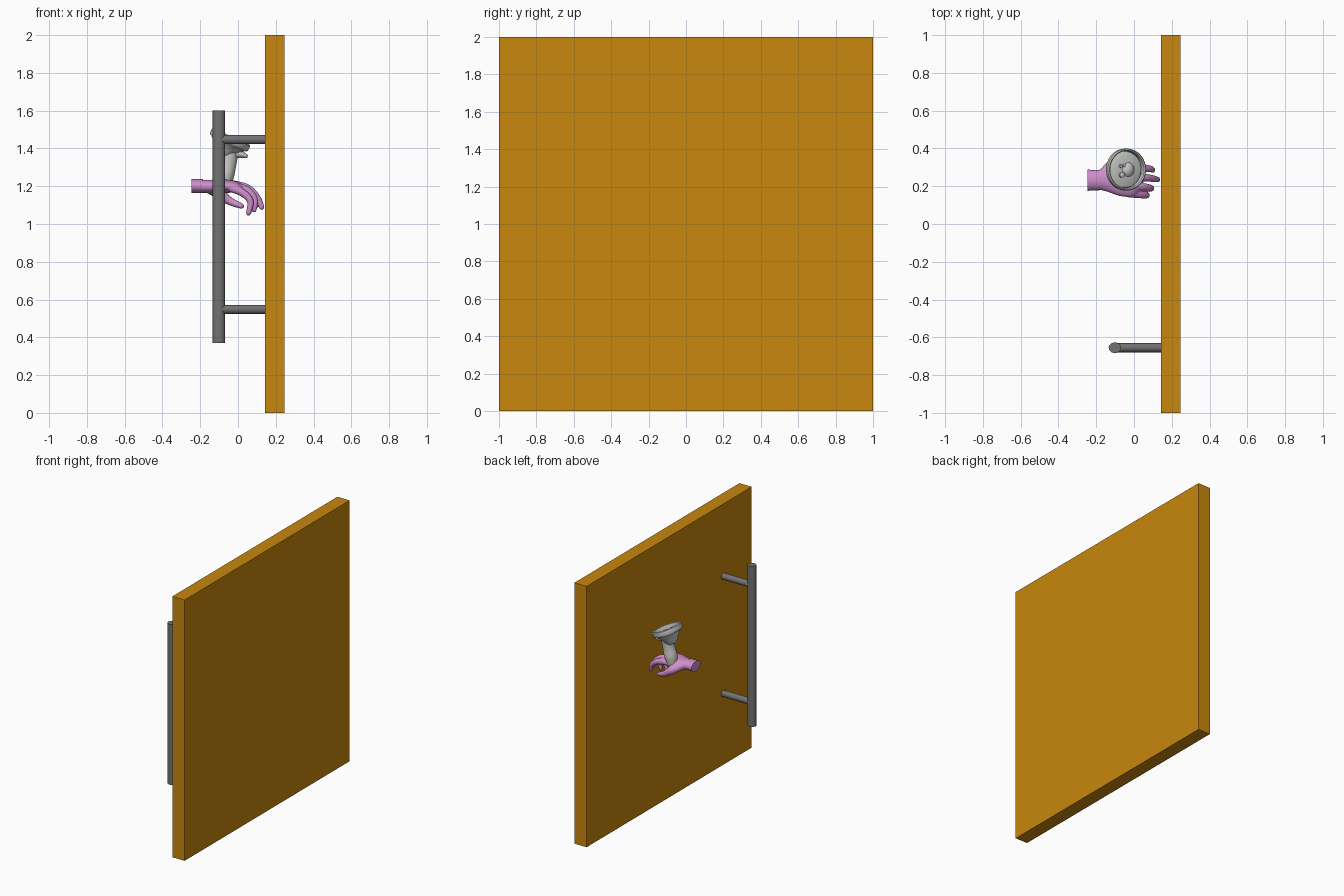
import bpy, bmesh, math
from mathutils import Vector, Matrix

if "Cube" in bpy.data.objects:
    bpy.data.objects.remove(bpy.data.objects["Cube"])


def material(name, rgb):
    m = bpy.data.materials.new(name)
    m.diffuse_color = (*rgb, 1)
    m.use_nodes = True
    m.node_tree.nodes["Principled BSDF"].inputs["Base Color"].default_value = m.diffuse_color
    return m


ORANGE = material("door orange", (0.58, 0.243, 0.004))
STEEL = material("handle grey", (0.17, 0.165, 0.17))
PINK = material("glove pink", (0.62, 0.27, 0.60))
WHITE = material("controller light grey", (0.60, 0.60, 0.58))


def finish(name, bm, mat, smooth=True):
    bmesh.ops.recalc_face_normals(bm, faces=bm.faces)
    me = bpy.data.meshes.new(name)
    bm.to_mesh(me)
    bm.free()
    me.materials.append(mat)
    ob = bpy.data.objects.new(name, me)
    bpy.context.collection.objects.link(ob)
    if smooth:
        bpy.ops.object.select_all(action='DESELECT')
        ob.select_set(True)
        bpy.context.view_layer.objects.active = ob
        bpy.ops.object.shade_smooth_by_angle(angle=math.radians(40))
    return ob


def spline(pts, steps=5):
    """Smooth path through points (x, y, z, half width, half height)."""
    out = []
    for i in range(len(pts) - 1):
        a, b, c, d = (pts[max(0, i - 1)], pts[i], pts[i + 1], pts[min(len(pts) - 1, i + 2)])
        for s in range(steps):
            t = s / steps
            out.append([0.5 * (2 * q + (r - p) * t + (2 * p - 5 * q + 4 * r - u) * t * t
                               + (3 * q - p - 3 * r + u) * t ** 3)
                        for p, q, r, u in zip(a, b, c, d)])
    out.append(list(pts[-1]))
    return out


def loft(bm, pts, n=20, round_start=True, round_end=True):
    """Elliptical tube along a path; width lies along y."""
    secs = spline(pts)
    pos = [Vector(s[:3]) for s in secs]
    rings = []

    def ring(c, t, w, h):
        side = Vector((0, 1, 0))
        side = (side - t * side.dot(t)).normalized()
        up = t.cross(side)
        rings.append([bm.verts.new(c + side * w * math.cos(k * math.tau / n)
                                   + up * h * math.sin(k * math.tau / n)) for k in range(n)])

    def dome(c, t, w, h, sign):
        angles = [20, 40, 60, 80]
        for a in (angles if sign > 0 else angles[::-1]):
            a = math.radians(a)
            ring(c + t * sign * min(w, h) * math.sin(a), t, w * math.cos(a), h * math.cos(a))

    last = len(secs) - 1
    for i, s in enumerate(secs):
        t = (pos[min(last, i + 1)] - pos[max(0, i - 1)]).normalized()
        if i == 0 and round_start:
            dome(pos[i], t, s[3], s[4], -1)
        ring(pos[i], t, s[3], s[4])
        if i == last and round_end:
            dome(pos[i], t, s[3], s[4], 1)
    for a, b in zip(rings, rings[1:]):
        for k in range(n):
            bm.faces.new((a[k], a[(k + 1) % n], b[(k + 1) % n], b[k]))
    bm.faces.new(rings[0][::-1])
    bm.faces.new(rings[-1])


def lathe(bm, prof, closed, mat, n=48):
    """Revolve (radius, height) points about the local z axis."""
    rings = [[bm.verts.new(mat @ Vector((r * math.cos(k * math.tau / n),
                                         r * math.sin(k * math.tau / n), z)))
              for k in range(n)] for r, z in prof]
    pairs = list(zip(rings, rings[1:])) + ([(rings[-1], rings[0])] if closed else [])
    for a, b in pairs:
        for k in range(n):
            bm.faces.new((a[k], a[(k + 1) % n], b[(k + 1) % n], b[k]))
    if not closed:
        bm.faces.new(rings[0][::-1])
        bm.faces.new(rings[-1])


# Door slab
bm = bmesh.new()
bmesh.ops.create_cube(bm, size=1, matrix=Matrix.Translation((0.195, 0, 1))
                      @ Matrix.Diagonal((0.104, 2, 2, 1)))
finish("door_slab", bm, ORANGE, smooth=False)

# Pull bar and its two standoff posts
bm = bmesh.new()
lathe(bm, [(1, 0.37), (1, 1.6)], False,
      Matrix.Translation((-0.101, -0.655, 0)) @ Matrix.Diagonal((0.033, 0.028, 1, 1)), 32)
finish("pull_bar", bm, STEEL)
for label, z in (("lower", 0.548), ("upper", 1.447)):
    bm = bmesh.new()
    lathe(bm, [(0.024, -0.09), (0.024, 0.146)], False,
          Matrix.Translation((0, -0.655, z)) @ Matrix.Rotation(math.pi / 2, 4, 'Y'), 24)
    finish(label + "_post", bm, STEEL)

# Gloved hand: palm, four fingers and thumb fused into one skin
bm = bmesh.new()
loft(bm, [(-0.20, 0.232, 1.20, 0.05, 0.034), (-0.15, 0.235, 1.198, 0.062, 0.036),
          (-0.08, 0.235, 1.20, 0.085, 0.036), (-0.02, 0.23, 1.197, 0.088, 0.031),
          (0.005, 0.23, 1.19, 0.08, 0.024)], 28)
fingers = [
    [(-0.03, 0.295, 1.20), (0.035, 0.297, 1.185), (0.085, 0.292, 1.145), (0.10, 0.285, 1.10)],
    [(-0.03, 0.25, 1.208), (0.05, 0.246, 1.19), (0.103, 0.24, 1.138), (0.126, 0.235, 1.088)],
    [(-0.03, 0.205, 1.20), (0.045, 0.197, 1.18), (0.088, 0.19, 1.13), (0.085, 0.185, 1.075)],
    [(-0.03, 0.165, 1.19), (0.025, 0.157, 1.165), (0.066, 0.153, 1.12), (0.056, 0.152, 1.058)],
]
for f in fingers:
    loft(bm, [(*p, r, r) for p, r in zip(f, (0.024, 0.021, 0.018, 0.014))], 14)
loft(bm, [(-0.15, 0.27, 1.19, 0.034, 0.03), (-0.105, 0.318, 1.165, 0.031, 0.03),
          (-0.045, 0.322, 1.122, 0.022, 0.022), (0.018, 0.30, 1.095, 0.016, 0.015)], 16)
hand = finish("gloved_hand", bm, PINK)
rm = hand.modifiers.new("fuse", 'REMESH')
rm.mode = 'VOXEL'
rm.voxel_size = 0.005
rm.use_smooth_shade = True
sm = hand.modifiers.new("soften", 'SMOOTH')
sm.factor, sm.iterations = 0.5, 4

# Glove cuff at the wrist
bm = bmesh.new()
loft(bm, [(-0.247, 0.232, 1.20, 0.057, 0.037), (-0.22, 0.232, 1.20, 0.054, 0.037),
          (-0.185, 0.232, 1.20, 0.054, 0.037)], 28, False, False)
finish("glove_cuff", bm, PINK)

# Controller: grip, flared head, tracking ring, trigger and buttons
bm = bmesh.new()
loft(bm, [(-0.082, 0.282, 1.20, 0.038, 0.036), (-0.070, 0.282, 1.25, 0.046, 0.047),
          (-0.055, 0.284, 1.31, 0.043, 0.045), (-0.045, 0.286, 1.37, 0.046, 0.045),
          (-0.042, 0.288, 1.40, 0.05, 0.045)], 28)
finish("controller_grip", bm, WHITE)

tilt = Matrix.Translation((-0.042, 0.288, 1.448)) @ Matrix.Rotation(math.radians(25), 4, 'Y')
bm = bmesh.new()
lathe(bm, [(0.03, -0.105), (0.048, -0.085), (0.062, -0.06), (0.083, -0.036),
           (0.096, -0.026), (0.097, -0.02), (0.09, -0.016), (0.03, -0.014)], False, tilt)
finish("controller_head", bm, WHITE)

bm = bmesh.new()
lathe(bm, [(0.106, -0.022), (0.111, -0.014), (0.111, 0.012), (0.105, 0.018),
           (0.099, 0.014), (0.096, -0.016), (0.099, -0.022)], True, tilt)
finish("controller_ring", bm, WHITE)

bm = bmesh.new()
loft(bm, [(-0.03, 0.286, 1.375, 0.032, 0.03), (0.01, 0.286, 1.37, 0.03, 0.022),
          (0.04, 0.286, 1.36, 0.022, 0.012)], 18)
finish("controller_trigger", bm, WHITE)

for name, x, y, r, h in (("thumbstick", -0.022, -0.028, 0.014, 0.016),
                         ("button_a", -0.026, 0.018, 0.009, 0.006),
                         ("button_b", -0.004, 0.022, 0.009, 0.006),
                         ("menu_button", 0.0, -0.022, 0.008, 0.004)):
    bm = bmesh.new()
    lathe(bm, [(r, -0.016), (r, -0.015 + h), (r * 0.8, -0.013 + h)], False,
          tilt @ Matrix.Translation((x, y, 0)), 18)
    finish(name, bm, WHITE)
